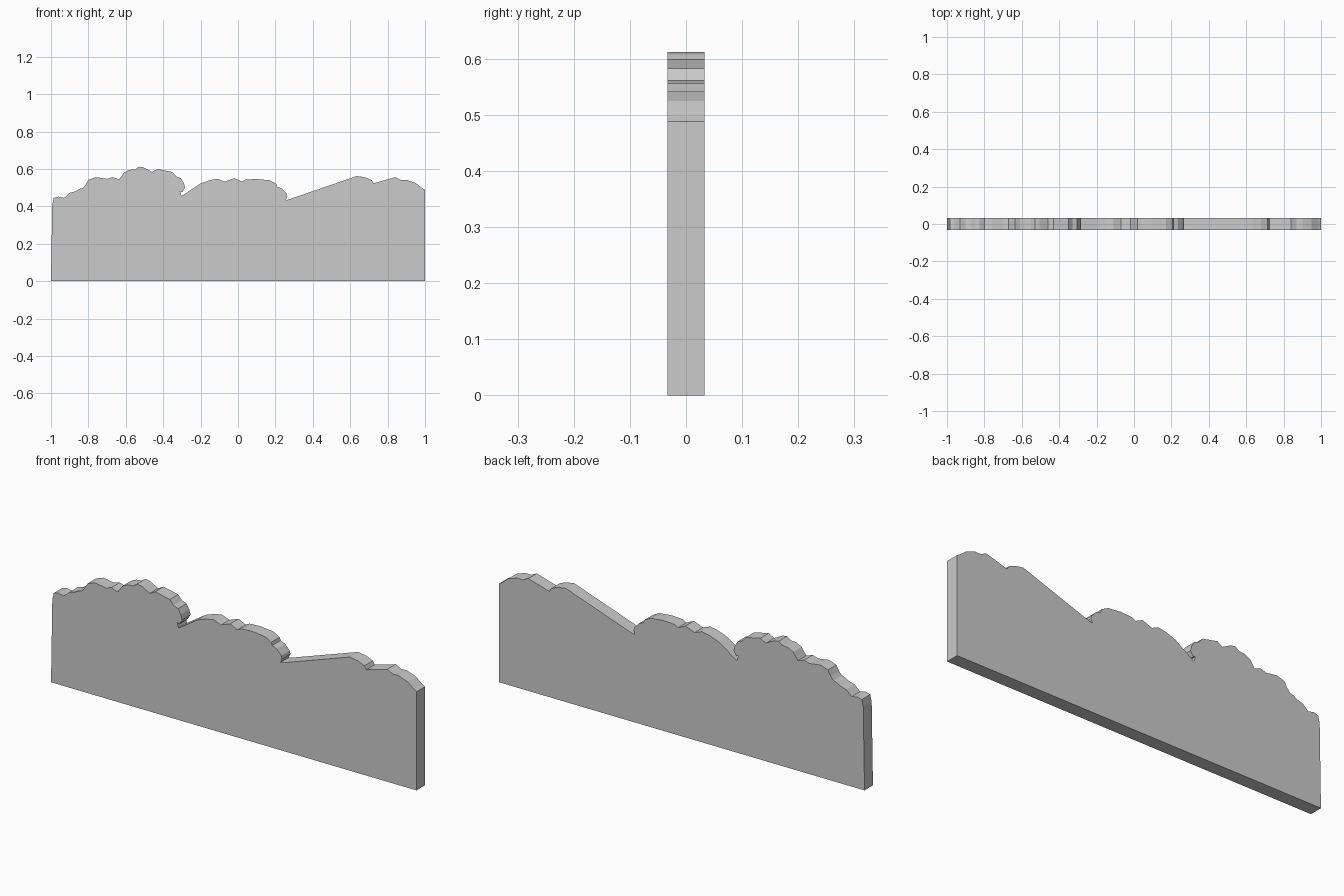
import bpy, bmesh

HALF = 0.033  # half the panel thickness

# Upper outline, left to right: three bushy crowns with notches between
left_bush = [(-0.993, 0.41), (-0.985, 0.445), (-0.96, 0.452), (-0.93, 0.445),
             (-0.90, 0.472), (-0.87, 0.48), (-0.85, 0.492), (-0.83, 0.498),
             (-0.815, 0.515), (-0.80, 0.542), (-0.76, 0.556), (-0.70, 0.547),
             (-0.67, 0.556), (-0.635, 0.544), (-0.61, 0.58), (-0.58, 0.595),
             (-0.55, 0.597), (-0.53, 0.612), (-0.505, 0.608), (-0.46, 0.584),
             (-0.43, 0.60), (-0.35, 0.583), (-0.33, 0.56), (-0.305, 0.55),
             (-0.29, 0.525), (-0.283, 0.50), (-0.298, 0.476), (-0.31, 0.48),
             (-0.302, 0.455)]
middle_bush = [(-0.20, 0.522), (-0.15, 0.54), (-0.11, 0.547), (-0.07, 0.532),
               (-0.02, 0.551), (0.02, 0.532), (0.04, 0.543), (0.10, 0.546),
               (0.17, 0.539), (0.205, 0.52), (0.21, 0.505), (0.235, 0.495),
               (0.26, 0.468), (0.264, 0.453), (0.255, 0.433)]
right_bush = [(0.275, 0.438), (0.635, 0.562), (0.68, 0.555), (0.715, 0.54),
              (0.725, 0.523), (0.84, 0.556), (0.87, 0.541), (0.90, 0.542),
              (0.95, 0.525), (0.985, 0.497), (1.0, 0.488)]
outline = [(-1, 0)] + left_bush + middle_bush + right_bush + [(1, 0)]

# Hedge panel: extrude the outline through the thickness
bm = bmesh.new()
face = bm.faces.new([bm.verts.new((x, -HALF, z)) for x, z in outline])
res = bmesh.ops.extrude_face_region(bm, geom=[face], use_keep_orig=True)
bmesh.ops.translate(bm, vec=(0, 2 * HALF, 0),
                    verts=[v for v in res["geom"] if isinstance(v, bmesh.types.BMVert)])
bmesh.ops.triangulate(bm, faces=[f for f in bm.faces if len(f.verts) > 4])
bmesh.ops.recalc_face_normals(bm, faces=bm.faces)
mesh = bpy.data.meshes.new("hedge_panel")
bm.to_mesh(mesh)
bm.free()
bpy.context.collection.objects.link(bpy.data.objects.new("hedge_panel", mesh))
